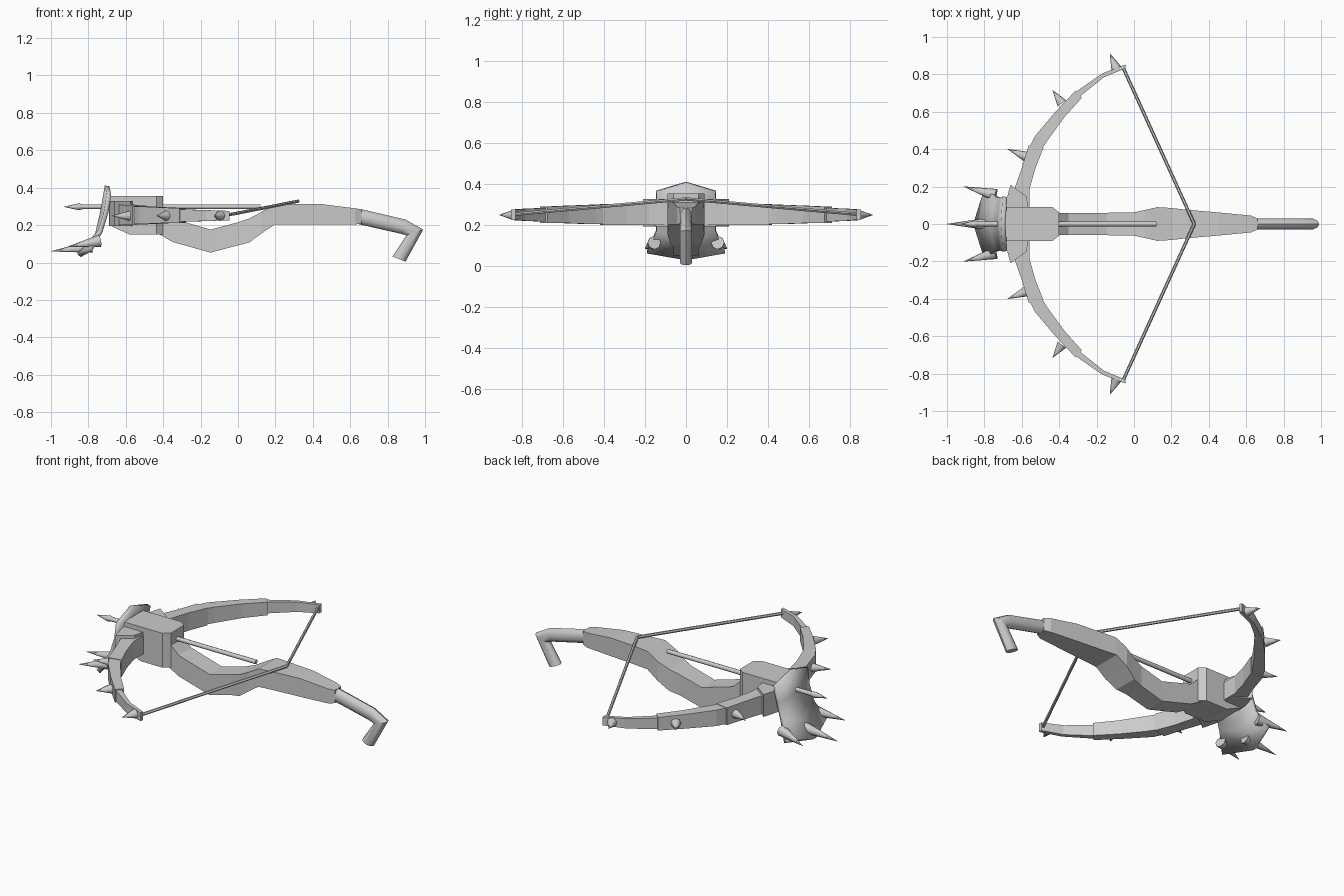
import bpy, bmesh, math
from mathutils import Vector

if "Cube" in bpy.data.objects:
    bpy.data.objects.remove(bpy.data.objects["Cube"])

grey = bpy.data.materials.new("plain grey")
grey.diffuse_color = (0.6, 0.6, 0.6, 1)
grey.use_nodes = True
grey.node_tree.nodes["Principled BSDF"].inputs["Base Color"].default_value = grey.diffuse_color


def finish(name, bm, smooth=None):
    bmesh.ops.recalc_face_normals(bm, faces=bm.faces)
    me = bpy.data.meshes.new(name)
    bm.to_mesh(me)
    bm.free()
    me.materials.append(grey)
    ob = bpy.data.objects.new(name, me)
    bpy.context.collection.objects.link(ob)
    if smooth:
        bpy.ops.object.select_all(action='DESELECT')
        bpy.context.view_layer.objects.active = ob
        ob.select_set(True)
        bpy.ops.object.shade_smooth_by_angle(angle=math.radians(smooth))
    return ob


def loft(name, rings, smooth=None):
    """Closed skin through a row of rings with equal point counts."""
    bm = bmesh.new()
    vs = [[bm.verts.new(p) for p in r] for r in rings]
    n = len(vs[0])
    for a, b in zip(vs, vs[1:]):
        for i in range(n):
            j = (i + 1) % n
            bm.faces.new((a[i], a[j], b[j], b[i]))
    bm.faces.new(vs[0])
    bm.faces.new(vs[-1])
    return finish(name, bm, smooth)


def spindle(name, a, b, stations, n=8, smooth=50):
    """Round part from a to b; stations are (fraction along, radius)."""
    a, b = Vector(a), Vector(b)
    q = (b - a).to_track_quat('Z', 'Y')
    rings = []
    for t, r in stations:
        c = a.lerp(b, t)
        rings.append([c + q @ Vector((r * math.cos(k * math.tau / n), r * math.sin(k * math.tau / n), 0))
                      for k in range(n)])
    return loft(name, rings, smooth)


def box_ring(x, zb, zt, w):
    return [(x, -w, zb), (x, w, zb), (x, w, zt), (x, -w, zt)]


# Stock: head block, dipped middle and shoulder
loft("head_block", [box_ring(*s) for s in (
    (-0.69, 0.20, 0.355, 0.09), (-0.58, 0.15, 0.355, 0.09),
    (-0.435, 0.15, 0.355, 0.09), (-0.40, 0.15, 0.355, 0.062))])
loft("stock", [box_ring(*s) for s in (
    (-0.42, 0.15, 0.30, 0.06), (-0.35, 0.11, 0.235, 0.06), (-0.147, 0.053, 0.176, 0.06),
    (0.0, 0.092, 0.215, 0.062), (0.06, 0.107, 0.235, 0.075), (0.125, 0.155, 0.27, 0.09),
    (0.195, 0.203, 0.31, 0.086), (0.285, 0.203, 0.312, 0.076), (0.45, 0.203, 0.312, 0.062),
    (0.625, 0.203, 0.29, 0.045), (0.66, 0.208, 0.285, 0.03))])

# Bent handle: rings between an outer and an inner edge point
rings = []
for ox, oz, ix, iz in ((0.66, 0.285, 0.645, 0.205), (0.895, 0.23, 0.875, 0.153),
                       (0.99, 0.176, 0.90, 0.145), (0.896, 0.005, 0.826, 0.032)):
    o, i = Vector((ox, 0, oz)), Vector((ix, 0, iz))
    rings.append([(o + i) / 2 + (o - i) / 2 * math.cos(k * math.tau / 10)
                  + Vector((0, 0.03 * math.sin(k * math.tau / 10), 0)) for k in range(10)])
loft("handle", rings, 40)

# Shield plate on the nose, ridged along its middle
mid = ((-0.70, 0.41), (-0.722, 0.28), (-0.757, 0.13), (-0.85, 0.037))
edge = ((-0.69, 0.366, 0.146), (-0.705, 0.27, 0.14), (-0.735, 0.17, 0.145), (-0.79, 0.07, 0.19))
bm = bmesh.new()
rows = [[bm.verts.new(p) for p in ((e[0], -e[2], e[1]), (m[0], 0, m[1]), (e[0], e[2], e[1]))]
        for m, e in zip(mid, edge)]
for a, b in zip(rows, rows[1:]):
    for k in (0, 1):
        bm.faces.new((a[k], a[k + 1], b[k + 1], b[k]))
shield = finish("shield", bm, 30)
mod = shield.modifiers.new("thickness", 'SOLIDIFY')
mod.thickness = 0.025
mod.offset = 0

# Loaded bolt and the centre shield spike
spindle("bolt_shaft", (-0.83, 0, 0.298), (0.12, 0, 0.298), ((0, 0.013), (1, 0.013)))
spindle("bolt_head", (-0.80, 0, 0.298), (-0.93, 0, 0.298), ((0, 0.006), (0.4, 0.018), (1, 0.001)))
spindle("shield_spike_centre", (-0.78, 0, 0.085), (-1.0, 0, 0.06), ((0, 0.033), (1, 0.001)))

# Bow limb pieces: stations of outer (x, y), inner (x, y), bottom z, top z
LIMB = {
    "limb_root": ((-0.68, 0.07, -0.56, 0.07, 0.20, 0.31), (-0.635, 0.20, -0.56, 0.18, 0.20, 0.31),
                  (-0.60, 0.30, -0.53, 0.29, 0.20, 0.306), (-0.563, 0.42, -0.485, 0.405, 0.20, 0.303)),
    "limb_middle": ((-0.575, 0.38, -0.51, 0.37, 0.205, 0.30), (-0.53, 0.47, -0.467, 0.44, 0.205, 0.30),
                    (-0.42, 0.60, -0.373, 0.57, 0.21, 0.295), (-0.313, 0.712, -0.278, 0.676, 0.212, 0.29)),
    "limb_tip": ((-0.335, 0.69, -0.31, 0.665, 0.217, 0.285), (-0.17, 0.805, -0.16, 0.785, 0.222, 0.28),
                 (-0.045, 0.853, -0.045, 0.832, 0.226, 0.276)),
    "limb_socket": ((-0.69, 0.06, -0.56, 0.06, 0.195, 0.328), (-0.685, 0.12, -0.57, 0.12, 0.195, 0.328),
                    (-0.66, 0.21, -0.575, 0.148, 0.195, 0.328)),
}
for s, side in ((1, "back"), (-1, "front")):
    for part, stations in LIMB.items():
        loft(f"{part}_{side}", [[(ox, s * oy, zb), (ix, s * iy, zb), (ix, s * iy, zt), (ox, s * oy, zt)]
                                for ox, oy, ix, iy, zb, zt in stations])
    # Spikes along the outside of the limb
    for k, (bx, by, tx, ty) in enumerate(((-0.575, 0.36, -0.675, 0.40), (-0.385, 0.645, -0.435, 0.715),
                                          (-0.095, 0.832, -0.128, 0.91))):
        spindle(f"limb_spike_{side}_{k + 1}", (bx, s * by, 0.25), (tx, s * ty, 0.25),
                ((0, 0.028), (1, 0.001)))
    # Side spike of the shield
    spindle(f"shield_spike_{side}", (-0.74, s * 0.155, 0.115), (-0.91, s * 0.20, 0.085),
            ((0, 0.033), (1, 0.001)))
    # Bow string half
    spindle(f"string_{side}", (-0.06, s * 0.84, 0.253), (0.322, 0, 0.328), ((0, 0.009), (1, 0.009)), 6)
